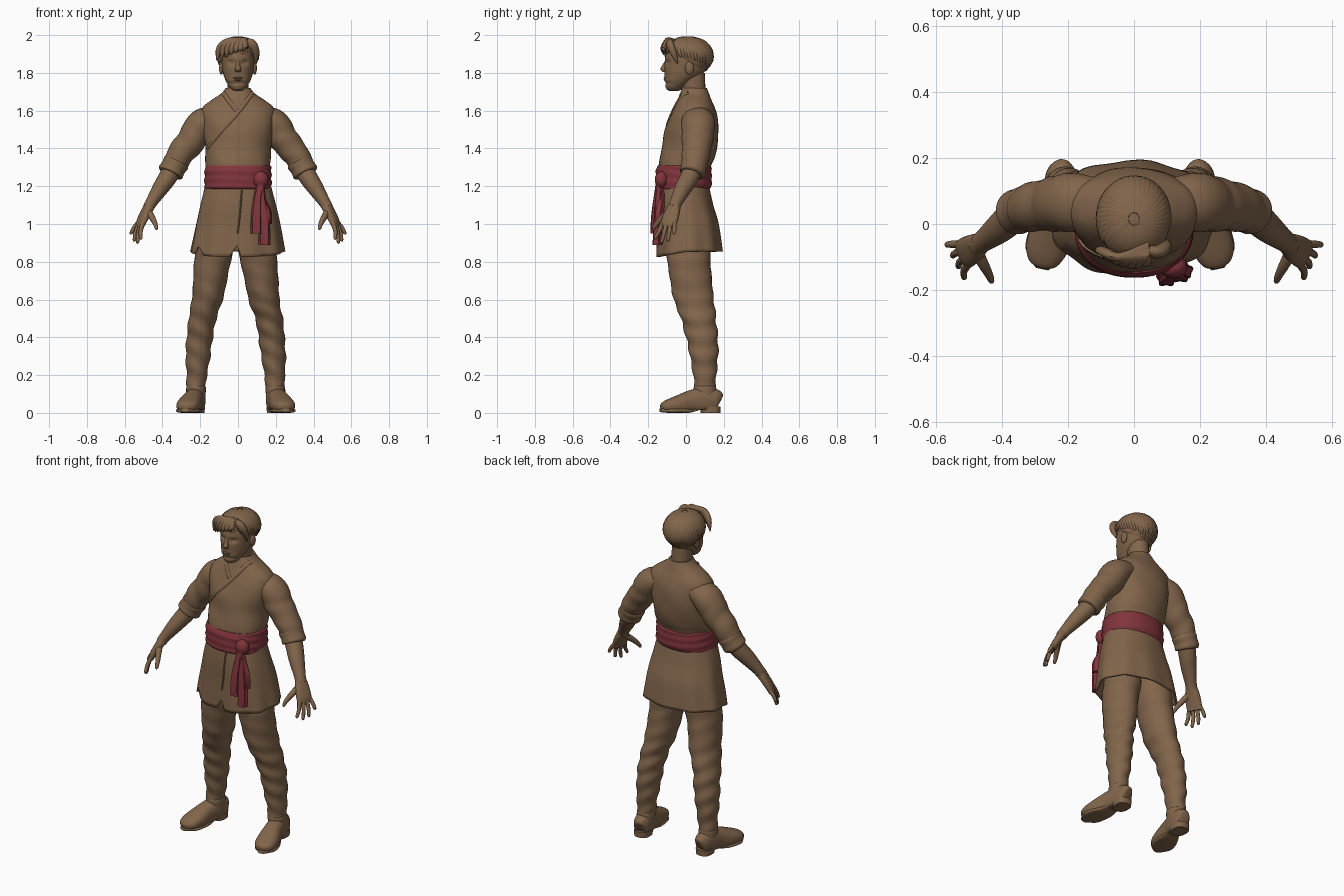
import bpy, bmesh, math, random
from mathutils import Vector
from mathutils.bvhtree import BVHTree

random.seed(4)
if "Cube" in bpy.data.objects:
    bpy.data.objects.remove(bpy.data.objects["Cube"], do_unlink=True)
made = []


def material(name, rgb):
    m = bpy.data.materials.new(name)
    m.use_nodes = True
    m.diffuse_color = (*rgb, 1)
    m.node_tree.nodes["Principled BSDF"].inputs["Base Color"].default_value = (*rgb, 1)
    return m


BROWN = material("warm brown", (0.22, 0.13, 0.07))
RED = material("dark red", (0.22, 0.035, 0.045))


def finish(name, bm, mat):
    bmesh.ops.recalc_face_normals(bm, faces=bm.faces[:])
    me = bpy.data.meshes.new(name)
    bm.to_mesh(me)
    bm.free()
    me.materials.append(mat)
    ob = bpy.data.objects.new(name, me)
    bpy.context.collection.objects.link(ob)
    made.append(ob)
    return ob


def resample(pts, k):
    """Smooth curve through rows of (x, y, z, radius a, radius b)."""
    rows = []
    for i in range(len(pts) - 1):
        a, b, c, d = (pts[max(0, min(len(pts) - 1, j))] for j in range(i - 1, i + 3))
        for s in range(k):
            t = s / k
            rows.append([q + 0.5 * t * (r - p + t * (2 * p - 5 * q + 4 * r - w + t * (3 * (q - r) + w - p)))
                         for p, q, r, w in zip(a, b, c, d)])
    return rows + [list(pts[-1])]


def loft(name, pts, mat, ref=None, n=24, k=4, p=2.0, fold=None, tweak=None, caps=True):
    """Rings along a path: level rings, or rings across the path if ref is given."""
    rows = resample(pts, k)
    bm = bmesh.new()
    rings = []
    for i, row in enumerate(rows):
        c = Vector(row[:3])
        u, v = Vector((1, 0, 0)), Vector((0, 1, 0))
        if ref:
            t = Vector(rows[min(i + 1, len(rows) - 1)][:3]) - Vector(rows[max(i - 1, 0)][:3])
            u = t.cross(Vector(ref)).normalized()
            v = u.cross(t).normalized()
        ring = []
        for j in range(n):
            a = math.tau * j / n
            f = fold(a, c) if fold else 1
            ca, sa = math.cos(a), math.sin(a)
            x = math.copysign(abs(ca) ** (2 / p), ca) * max(row[3], 0.001) * f
            y = math.copysign(abs(sa) ** (2 / p), sa) * max(row[4], 0.001) * f
            co = c + u * x + v * y
            ring.append(bm.verts.new(tweak(co) if tweak else co))
        rings.append(ring)
    for r, q in zip(rings, rings[1:]):
        for j in range(n):
            bm.faces.new((r[j], r[(j + 1) % n], q[(j + 1) % n], q[j]))
    if caps:
        bm.faces.new(rings[0])
        bm.faces.new(rings[-1])
    return finish(name, bm, mat)


def blob(name, co, size, mat):
    bm = bmesh.new()
    bmesh.ops.create_uvsphere(bm, u_segments=16, v_segments=10, radius=1)
    for v in bm.verts:
        v.co = Vector(co) + Vector(a * b for a, b in zip(v.co, size))
    return finish(name, bm, mat)


def surface_strip(name, base, path, width, mat):
    """A thin band laid on the front of another part, through (x, z) points."""
    tree = BVHTree.FromPolygons([v.co for v in base.data.vertices],
                                [f.vertices[:] for f in base.data.polygons])
    pts = []
    for x, z in resample(path, 4):
        hit = tree.ray_cast(Vector((x, -1, z)), Vector((0, 1, 0)))[0]
        if hit:
            pts.append((*hit, width, 0.006))
    loft(name, pts, mat, ref=(0, 1, 0), n=8, k=1)


# Tunic top
tunic = loft("tunic_top", [
    (0, .045, 1.72, .065, .065), (0, .045, 1.69, .09, .077), (0, .045, 1.66, .135, .088),
    (0, .045, 1.62, .185, .106), (0, .04, 1.57, .2, .125), (0, .03, 1.5, .188, .142),
    (0, .022, 1.42, .175, .146), (0, .005, 1.35, .174, .145), (0, -.008, 1.3, .17, .138),
    (0, -.012, 1.2, .165, .13)], BROWN, n=48, p=2.2,
    fold=lambda a, c: 1 + .012 * math.sin(5 * a + c.z * 28) * (c.z < 1.6))
surface_strip("front_lapel", tunic, [(.078, 1.695), (0, 1.59), (-.09, 1.49), (-.16, 1.4)], .012, BROWN)
surface_strip("under_lapel", tunic, [(-.078, 1.695), (-.04, 1.64), (0, 1.59)], .012, BROWN)


# Tunic skirt with a split hem
def hem(co):
    t = max(0, (1.22 - co.z) / .37) ** 3
    if co.y < 0:
        co.z -= t * .2 * -co.y
        for x0, depth in ((-.01, .08), (-.21, .05)):
            co.z += t * depth * max(0, 1 - abs(co.x - x0) / .025)
    return co


skirt = loft("tunic_skirt", [
    (0, -.012, 1.22, .17, .13), (0, -.004, 1.1, .2, .148), (0, .01, 1, .222, .162),
    (-.004, .018, .855, .25, .174)], BROWN, n=96, k=6, p=2.2, caps=False, tweak=hem,
    fold=lambda a, c: 1 + .06 * (1.22 - c.z) * math.sin(9 * a + 1))
surface_strip("skirt_overlap", skirt, [(.02, 1.18), (.01, 1.05), (-.002, .95)], .004, BROWN)
solid = skirt.modifiers.new("cloth", 'SOLIDIFY')
solid.thickness = .012

# Sash: band with wrapped folds, knot and hanging tails
loft("sash_band", [
    (0, -.012, 1.185, .17, .138), (0, -.012, 1.2, .178, .147), (0, -.012, 1.25, .177, .148),
    (0, -.012, 1.295, .176, .146), (0, -.012, 1.31, .168, .136)], RED, n=64, p=2.2,
    fold=lambda a, c: 1 + .018 * math.sin(c.z * 150 + 2 * math.sin(a + .5)))
blob("sash_knot", (.12, -.13, 1.235), (.042, .035, .045), RED)
for i, (x, z, w) in enumerate(((.098, .95, .026), (.14, .89, .026), (.155, 1.0, .02))):
    y = -.165 + .012 * i
    loft(f"sash_tail_{i + 1}", [
        (.12, -.145, 1.22, .018, .014), (.11 + (x - .11) * .5, y + .01, 1.13, w * .8, .018),
        (x, y, (z + 1.13) / 2, w, .02), (x, y, z, w * 1.1, .024)], RED, ref=(0, 1, 0), n=24,
        fold=lambda a, c: 1 + .16 * math.sin(5 * a))


def crease(a, c):
    amount = .015 + .035 * min(1, max(0, (.68 - c.z) / .2))
    return 1 + amount * math.sin(c.z * 62 + 2.2 * math.cos(a)) + .01 * math.sin(3 * a + c.z * 30)


# Limbs, both sides
for side, s in (("left", 1), ("right", -1)):
    def flip(pts, dx=0):
        return [(q[0] * s + dx, *q[1:]) for q in pts]

    leg_dx = -.012
    loft(f"{side}_trouser_leg", flip([
        (.1, .02, .97, .095, .105), (.115, .015, .85, .1, .115), (.13, .02, .75, .093, .112),
        (.15, .042, .6, .082, .106), (.176, .065, .5, .073, .093), (.19, .085, .4, .069, .084),
        (.2, .095, .3, .065, .074), (.206, .1, .2, .054, .061), (.21, .1, .135, .05, .056)], leg_dx),
        BROWN, n=32, k=8, fold=crease)

    # Boot: shaft, foot, sole and heel
    loft(f"{side}_boot_shaft", flip([(.212, .105, .05, .05, .06), (.21, .1, .13, .052, .06),
                                     (.21, .1, .142, .047, .054)], leg_dx), BROWN)

    def flatten(co):
        co.z = max(co.z, .014)
        return co

    loft(f"{side}_boot_foot", flip([
        (.204, .178, .06, .02, .035), (.206, .165, .064, .042, .058), (.212, .11, .068, .052, .068),
        (.226, .04, .06, .053, .064), (.243, -.03, .045, .062, .052), (.256, -.085, .037, .06, .038),
        (.264, -.12, .032, .042, .025), (.267, -.133, .03, .015, .012)], leg_dx),
        BROWN, ref=(0, 0, 1), n=32, p=2.3, tweak=flatten)
    loft(f"{side}_boot_heel", flip([(.21, .13, 0, .045, .052), (.21, .13, .035, .047, .054)], leg_dx),
         BROWN, p=2.6, k=1)
    loft(f"{side}_boot_sole", flip([
        (.222, .06, .018, .04, .006), (.232, .01, .012, .055, .012), (.246, -.04, .012, .064, .012),
        (.257, -.09, .012, .06, .012), (.267, -.136, .014, .02, .01)], leg_dx),
        BROWN, ref=(0, 0, 1), p=3)

    # Sleeve and rolled cuff
    loft(f"{side}_sleeve", flip([
        (.12, .06, 1.565, .06, .08), (.19, .065, 1.53, .08, .09), (.245, .06, 1.445, .077, .082),
        (.305, .052, 1.37, .07, .074), (.345, .04, 1.295, .062, .066)]),
        BROWN, ref=(0, 1, 0), n=32, k=6,
        fold=lambda a, c: 1 + .03 * math.sin(c.z * 75 + 2 * math.cos(a)) * (c.z < 1.5))
    loft(f"{side}_cuff", flip([
        (.322, .047, 1.335, .062, .062), (.327, .046, 1.325, .07, .07), (.342, .041, 1.3, .066, .068),
        (.357, .036, 1.272, .069, .068), (.361, .034, 1.264, .055, .055)]),
        BROWN, ref=(0, 1, 0), n=32)

    # Forearm, palm, fingers and thumb
    loft(f"{side}_forearm", flip([
        (.335, .045, 1.31, .05, .05), (.37, .02, 1.25, .049, .05), (.41, -.015, 1.19, .043, .045),
        (.455, -.05, 1.12, .032, .034), (.475, -.065, 1.085, .029, .033)]),
        BROWN, ref=(0, 1, 0))
    spread = (-.4, -.9, 0)
    loft(f"{side}_palm", flip([
        (.465, -.057, 1.105, .028, .03), (.485, -.072, 1.065, .024, .042),
        (.51, -.088, 1.015, .02, .046), (.52, -.094, .985, .014, .042)]),
        BROWN, ref=(spread[0] * s, spread[1], 0), p=2.4)
    for i, (finger, tip) in enumerate((("little", .945), ("ring", .91), ("middle", .9), ("index", .92))):
        o = i - 1.5
        bx, by = .517 - .009 * o, -.092 - .021 * o
        tx, ty = .54 - .017 * o, -.112 - .033 * o
        loft(f"{side}_{finger}_finger", flip([
            (bx, by, 1.005, .012, .012), ((bx + tx) / 2 + .006, (by + ty) / 2, (1.005 + tip) / 2, .011, .011),
            (tx, ty, tip + .006, .009, .009), (tx, ty, tip, .004, .004)]),
            BROWN, ref=(0, 1, 0), n=10)
    loft(f"{side}_thumb", flip([
        (.48, -.075, 1.075, .018, .02), (.458, -.118, 1.04, .017, .017),
        (.44, -.152, 1.005, .013, .013), (.432, -.172, .978, .009, .009), (.43, -.178, .97, .003, .003)]),
        BROWN, ref=(1, 0, 0), n=12)
    blob(f"{side}_ear", (s * .088, .018, 1.825), (.012, .024, .035), BROWN)


# Head, with eye sockets and a brow pressed into the face
def face(co):
    if co.y < -.03:
        for e in (-.036, .036):
            co.y += .014 * math.exp(-((co.x - e) / .02) ** 2 - ((co.z - 1.855) / .014) ** 2)
        co.y += .006 * math.exp(-((co.z - 1.745) / .008) ** 2)
    return co


loft("neck", [(0, .045, 1.64, .062, .068), (0, .04, 1.7, .057, .064), (0, .03, 1.8, .057, .07)], BROWN)
loft("head", [
    (0, -.065, 1.705, .018, .024), (0, -.06, 1.716, .038, .044), (0, -.043, 1.75, .061, .07),
    (0, -.015, 1.79, .077, .098), (0, 0, 1.83, .084, .114), (0, .006, 1.88, .087, .117),
    (0, .01, 1.93, .08, .105), (0, .012, 1.97, .05, .06)], BROWN, n=64, k=8, p=2.1, tweak=face)
loft("nose", [(0, -.102, 1.866, .009, .008), (0, -.113, 1.84, .011, .013), (0, -.118, 1.82, .016, .018),
              (0, -.112, 1.805, .014, .01)], BROWN, n=16)
for name, z, w in (("upper_lip", 1.774, .026), ("lower_lip", 1.763, .022)):
    blob(name, (0, -.109, z), (w, .009, .006), BROWN)

# Hair: cap cut along a sloping hairline, then locks sweeping from the crown
centre, size = Vector((0, .015, 1.885)), (.107, .122, .106)
bm = bmesh.new()
bmesh.ops.create_uvsphere(bm, u_segments=40, v_segments=24, radius=1)
for v in bm.verts:
    v.co = centre + Vector(a * b for a, b in zip(v.co, size))
bmesh.ops.bisect_plane(bm, geom=bm.verts[:] + bm.edges[:] + bm.faces[:], dist=1e-5,
                       plane_co=(0, .01, 1.865), plane_no=(0, .6, 1), clear_inner=True)
finish("hair_cap", bm, BROWN)


def on_hair(th, ph, grow=1):
    d = (math.sin(th) * math.cos(ph), math.sin(th) * math.sin(ph), math.cos(th))
    return centre + Vector(a * b * grow for a, b in zip(d, size))


profile = ((.01, .005), (.017, .009), (.02, .011), (.016, .009), (.003, .002))
for i in range(44):
    ph = math.tau * i / 44
    end = 1.85 + .5 * math.sin(ph) + random.uniform(-.12, .1)
    pts = [(*on_hair(.15 + (end - .15) * j / 4, ph + .09 * j, .985 + .008 * j), *profile[j])
           for j in range(5)]
    out = on_hair(end / 2, ph + .18) - centre
    loft(f"hair_lock_{i + 1}", pts, BROWN, ref=out, n=8, k=3)
for i in range(7):
    x = -.112 + .025 * i
    loft(f"fringe_lock_{i + 1}", [
        (.045, -.06 - .004 * i, 1.97, .01, .008), (x * .5 + .015, -.1, 1.968, .02, .014),
        (x * .85, -.122 + 3.2 * x * x, 1.93, .02, .014),
        (x, -.124 + 4 * x * x, 1.865 + .01 * i, .003, .003)], BROWN, ref=(0, -1, 0), n=10)
loft("side_quiff", [(.03, -.075, 1.965, .012, .012), (.07, -.085, 1.955, .025, .02),
                    (.094, -.068, 1.91, .02, .018), (.094, -.045, 1.85, .004, .004)],
     BROWN, ref=(0, -1, 0), n=12)

# Smooth shading with crisp edges
bpy.ops.object.select_all(action='DESELECT')
for ob in made:
    ob.select_set(True)
bpy.context.view_layer.objects.active = made[0]
bpy.ops.object.shade_smooth_by_angle(angle=math.radians(50))
